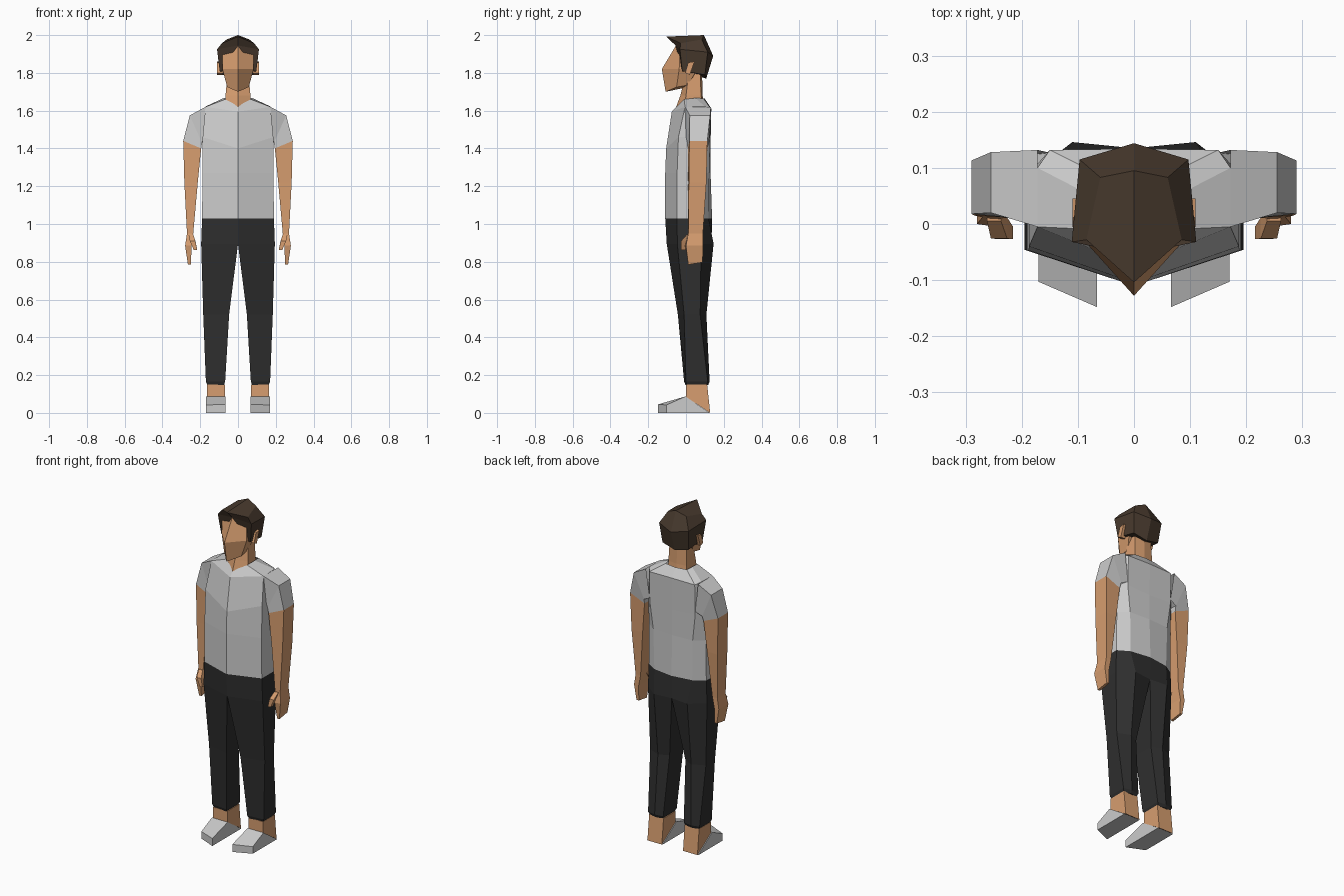
import bpy, bmesh


def material(name, color):
    m = bpy.data.materials.new(name)
    m.diffuse_color = (*color, 1)
    return m


SKIN = material("skin", (0.68, 0.34, 0.16))
CLOTH = material("dark_cloth", (0.028, 0.028, 0.028))
HAIR = material("hair", (0.065, 0.042, 0.027))


def loft(name, rings, mat=None, caps=(True, True)):
    """Skin rings on the +x side, drop faces on the centre plane, mirror to -x."""
    bm = bmesh.new()
    loops = [[bm.verts.new(p) for p in ring] for ring in rings]
    n = len(loops[0])
    for a, b in zip(loops, loops[1:]):
        for i in range(n):
            j = (i + 1) % n
            bm.faces.new((a[i], a[j], b[j], b[i]))
    ends = [bm.faces.new(loops[0]), bm.faces.new(loops[-1])]
    bmesh.ops.recalc_face_normals(bm, faces=bm.faces[:])
    drop = {f for f, keep in zip(ends, caps) if not keep}
    drop |= {f for f in bm.faces if all(abs(v.co.x) < 1e-6 for v in f.verts)}
    bmesh.ops.delete(bm, geom=list(drop), context='FACES')
    me = bpy.data.meshes.new(name)
    bm.to_mesh(me)
    bm.free()
    ob = bpy.data.objects.new(name, me)
    bpy.context.collection.objects.link(ob)
    if mat:
        me.materials.append(mat)
    ob.modifiers.new("mirror", 'MIRROR').use_clip = True
    return ob


def level(z, *xy):
    return [(x, y, z) for x, y in xy]


# Shirt body: front centre, front side, back side, back corner, spine
loft("shirt", [
    level(1.03, (0, -.11), (.19, -.047), (.19, .08), (.125, .12), (0, .138)),
    level(1.27, (0, -.11), (.188, -.047), (.188, .08), (.13, .123), (0, .13)),
    [(0, -.105, 1.40), (.187, -.04, 1.46), (.187, .09, 1.46), (.15, .127, 1.43), (0, .13, 1.42)],
    [(0, -.075, 1.595), (.172, -.005, 1.62), (.172, .10, 1.622), (.15, .132, 1.61), (0, .134, 1.612)],
    [(0, -.047, 1.625), (.068, -.01, 1.66), (.075, .05, 1.667), (.07, .092, 1.665), (0, .1, 1.663)],
], caps=(False, False))

# Sleeves: outer front, outer back, inner back, inner front
loft("sleeve", [
    [(.172, -.005, 1.62), (.172, .132, 1.62), (.15, .127, 1.45), (.187, -.0, 1.46)],
    [(.255, .02, 1.575), (.255, .128, 1.575), (.192, .122, 1.43), (.19, .008, 1.43)],
    [(.29, .018, 1.44), (.29, .113, 1.44), (.195, .113, 1.40), (.195, .01, 1.40)],
], caps=(False, False))

# Arms and hands
loft("arm", [
    [(.29, .018, 1.44), (.29, .113, 1.44), (.195, .113, 1.40), (.195, .01, 1.40)],
    level(1.22, (.284, .015), (.284, .108), (.213, .105), (.213, .012)),
    level(.95, (.27, .012), (.27, .09), (.237, .09), (.237, .01)),
    level(.885, (.28, .0), (.28, .09), (.25, .09), (.245, -.005)),
    [(.265, .012, .785), (.265, .088, .797), (.25, .088, .797), (.25, .012, .785)],
], SKIN, caps=(False, True))
loft("thumb", [
    level(.945, (.262, .005), (.262, .035), (.237, .035), (.237, .005)),
    level(.91, (.255, -.026), (.25, .01), (.225, .01), (.226, -.026)),
    level(.862, (.234, -.027), (.234, -.004), (.216, -.004), (.216, -.027)),
], SKIN)

# Trousers: inner front, outer front, outer back, back corner, inner back
loft("trousers", [
    level(1.03, (0, -.11), (.19, -.047), (.19, .08), (.125, .12), (0, .138)),
    level(.895, (0, -.102), (.195, -.046), (.195, .08), (.11, .146), (0, .135)),
    level(.52, (.047, -.043), (.184, -.01), (.184, .075), (.11, .108), (.052, .08)),
    level(.165, (.068, -.01), (.17, .0), (.17, .115), (.12, .125), (.068, .118)),
    level(.147, (.076, -.002), (.162, .006), (.162, .108), (.12, .117), (.076, .11)),
], CLOTH, caps=(False, True))

# Bare heel and ankle, then wedge shoe with a slanted toe
loft("ankle", [
    [(x, 0, .085), (x, 0, .15), (x, .112, .15), (x, .128, 0)] for x in (.07, .165)
], SKIN)
loft("shoe", [
    [(x, toe, 0), (x, toe, h), (x, -.003, .087), (x, .126, 0)]
    for x, toe, h in ((.066, -.148, .045), (.17, -.103, .042))
])

# Neck
loft("neck", [
    level(1.62, (0, -.052), (.068, -.01), (.062, .085), (0, .095)),
    level(1.68, (0, -.03), (.066, .0), (.06, .08), (0, .088)),
    level(1.80, (0, .0), (.055, .015), (.055, .075), (0, .085)),
], SKIN, caps=(False, False))

# Face: centre ridge, cheek, back of jaw, back centre
loft("face", [
    [(0, -.05, 1.95), (.08, -.033, 1.925), (.08, .05, 1.92), (0, .05, 1.92)],
    [(0, -.128, 1.82), (.083, -.036, 1.82), (.083, .06, 1.82), (0, .06, 1.82)],
    [(0, -.108, 1.70), (.057, -.05, 1.725), (.052, .01, 1.735), (0, .01, 1.725)],
], SKIN)

# Hair: forehead, temple, back corner, back centre
loft("hair", [
    [(0, -.104, 1.992), (.085, -.028, 1.957), (.06, .083, 1.977), (0, .095, 2.0)],
    [(0, -.055, 1.945), (.111, -.032, 1.925), (.097, .115, 1.91), (0, .144, 1.89)],
    [(0, .0, 1.80), (.097, -.02, 1.81), (.085, .1, 1.79), (0, .107, 1.77)],
], HAIR)

# Ears
loft("ear", [
    [(x, -.005, 1.80), (x, .012, 1.855), (x, .045, 1.86), (x, .02, 1.79)] for x in (.08, .11)
], SKIN)
